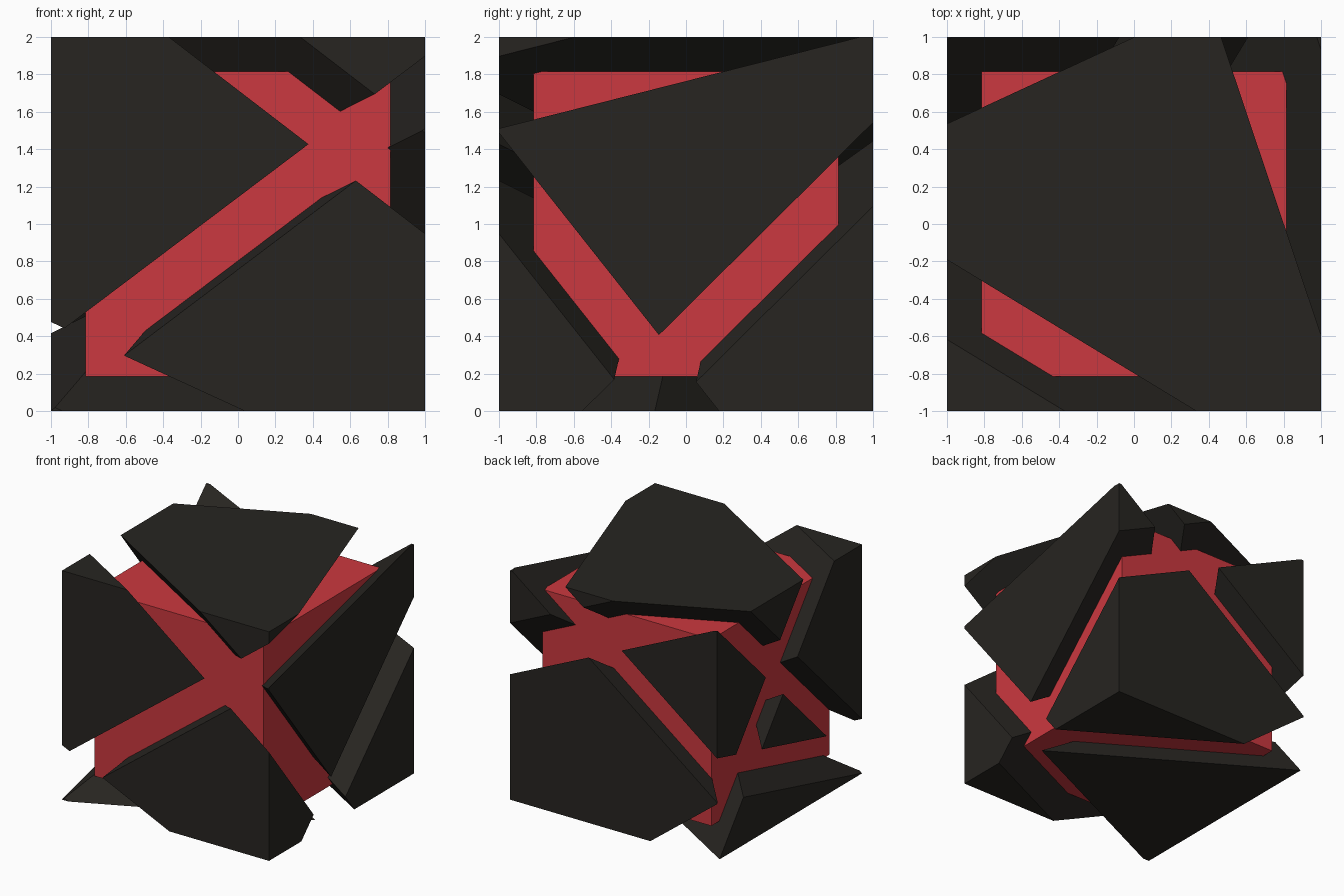
import bpy, bmesh
from itertools import product
from mathutils import Vector

if "Cube" in bpy.data.objects:
    bpy.data.objects.remove(bpy.data.objects["Cube"])

GAP = 0.302          # width of every slot between shards
CORE = 1.63          # edge length of the inner cube
CENTRE = Vector((0, 0, 1))

# Three slicing planes through the outer cube: normal, distance from origin
PLANES = [
    (Vector((0.43, 0.708, 0.56)).normalized(), 0.404),
    (Vector((0.59, 0.198, -0.782)).normalized(), -0.941),
    (Vector((0.31, -0.67, 0.675)).normalized(), 0.53),
]


def material(name, colour):
    mat = bpy.data.materials.new(name)
    mat.diffuse_color = colour
    mat.use_nodes = True
    mat.node_tree.nodes["Principled BSDF"].inputs["Base Color"].default_value = mat.diffuse_color
    return mat


def add_object(name, bm, mat):
    bmesh.ops.recalc_face_normals(bm, faces=bm.faces[:])
    mesh = bpy.data.meshes.new(name)
    bm.to_mesh(mesh)
    bm.free()
    mesh.materials.append(mat)
    bpy.context.collection.objects.link(bpy.data.objects.new(name, mesh))


def cube(size):
    bm = bmesh.new()
    bmesh.ops.create_cube(bm, size=size)
    bmesh.ops.translate(bm, verts=bm.verts[:], vec=CENTRE)
    return bm


def keep_side(bm, normal, dist, side):
    """Cut away everything up to half a gap beyond the plane and cap the cut."""
    out = -normal * side
    point = normal * (dist + side * GAP / 2)
    geom = bm.verts[:] + bm.edges[:] + bm.faces[:]
    bmesh.ops.bisect_plane(bm, geom=geom, dist=1e-5, plane_co=point,
                           plane_no=out, clear_outer=True)
    rim = [e for e in bm.edges if e.is_boundary]
    if rim:
        bmesh.ops.contextual_create(bm, geom=rim)


red = material("core_red", (0.60, 0.04, 0.05, 1))
dark = material("shard_dark", (0.02, 0.018, 0.015, 1))

# Inner red cube
add_object("core_cube", cube(CORE), red)

# Outer shards: one for each combination of sides of the three planes
count = 0
for sides in product((-1, 1), repeat=3):
    bm = cube(2)
    for (normal, dist), side in zip(PLANES, sides):
        keep_side(bm, normal, dist, side)
    if len(bm.faces) < 4:
        bm.free()
        continue
    count += 1
    add_object(f"outer_shard_{count}", bm, dark)
